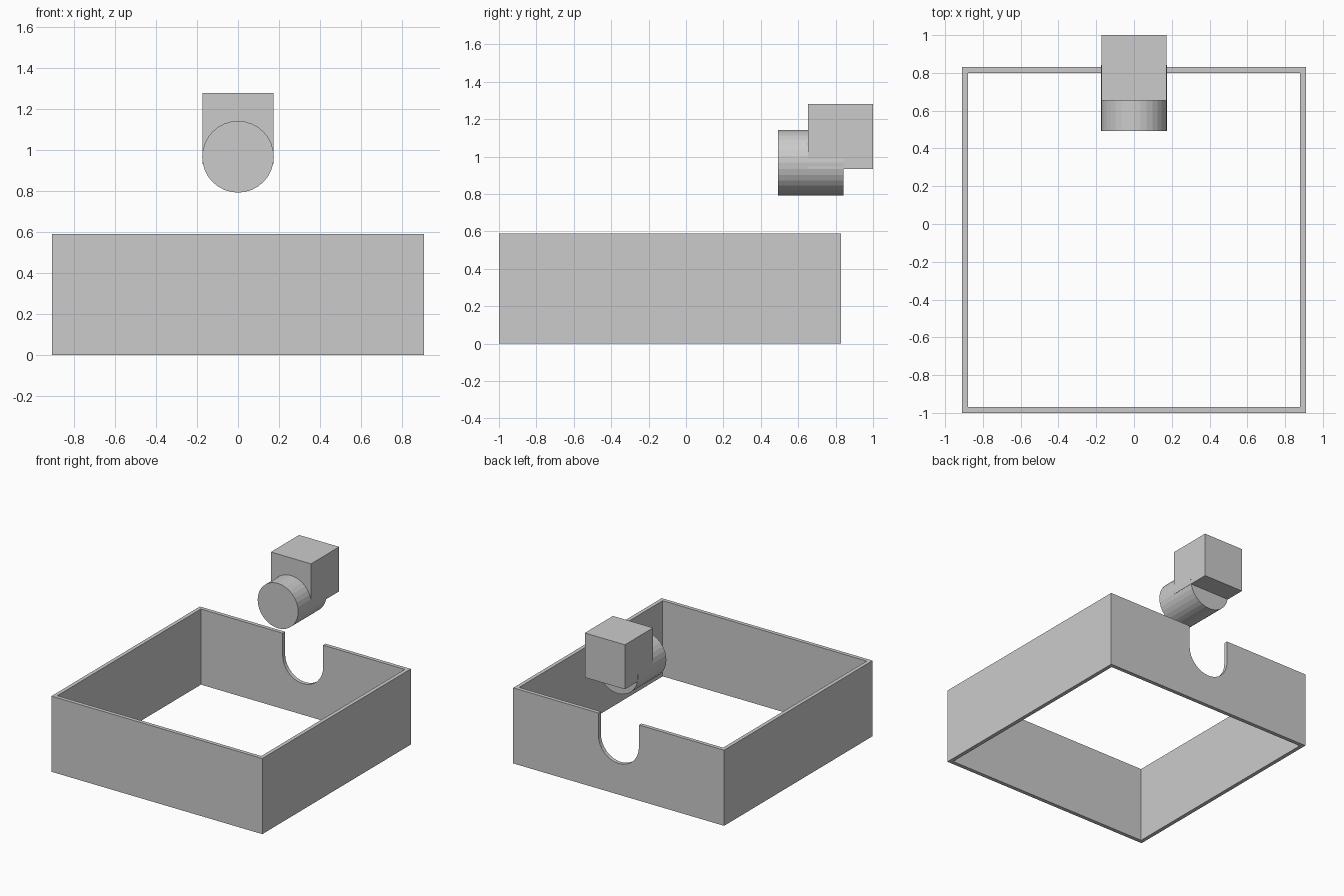
import bpy, math

if "Cube" in bpy.data.objects:
    bpy.data.objects.remove(bpy.data.objects["Cube"])

def prism(name, pts, to3d, a, b):
    """Extrude a closed 2D outline between depths a and b."""
    n = len(pts)
    verts = [to3d(p, a) for p in pts] + [to3d(p, b) for p in pts]
    faces = [tuple(range(n))[::-1], tuple(range(n, 2 * n))]
    faces += [(i, (i + 1) % n, n + (i + 1) % n, n + i) for i in range(n)]
    me = bpy.data.meshes.new(name)
    me.from_pydata(verts, [], faces)
    ob = bpy.data.objects.new(name, me)
    bpy.context.collection.objects.link(ob)
    bpy.context.view_layer.objects.active = ob
    ob.select_set(True)
    bpy.ops.object.mode_set(mode='EDIT')
    bpy.ops.mesh.select_all(action='SELECT')
    bpy.ops.mesh.normals_make_consistent(inside=False)
    bpy.ops.object.mode_set(mode='OBJECT')
    ob.select_set(False)
    return ob

def rect(x0, x1, y0, y1):
    return [(x0, y0), (x1, y0), (x1, y1), (x0, y1)]

def flat(p, d):      # outline in plan, depth along z
    return (p[0], p[1], d)

def upright(p, d):   # outline in elevation, depth along y
    return (p[0], d, p[1])

def arc(cz, r, start, end, steps):
    return [(r * math.cos(t), cz + r * math.sin(t))
            for t in (start + (end - start) * i / steps for i in range(steps + 1))]

def cut(ob, cutter):
    m = ob.modifiers.new("cut", 'BOOLEAN')
    m.operation, m.solver, m.object = 'DIFFERENCE', 'EXACT', cutter
    cutter.hide_render = True
    bpy.context.view_layer.objects.active = ob
    bpy.ops.object.modifier_apply(modifier=m.name)
    bpy.data.objects.remove(cutter)

R = 0.175

# open square frame of thin walls
frame = prism("wall_frame", rect(-0.91, 0.91, -1.0, 0.83), flat, 0, 0.59)
cut(frame, prism("inner_cutter", rect(-0.88, 0.88, -0.97, 0.80), flat, -0.2, 0.8))

# round-bottomed notch in the back wall
notch = arc(0.418, R, math.pi, 2 * math.pi, 16) + [(R, 0.8), (-R, 0.8)]
cut(frame, prism("notch_cutter", notch, upright, 0.6, 1.0))

# floating plug: a cylinder overlapping a cube
prism("plug_cylinder", arc(0.968, R, 0, 2 * math.pi, 32)[:-1], upright, 0.492, 0.842)
prism("plug_cube", rect(-0.173, 0.173, 0.933, 1.28), upright, 0.653, 1.0)
